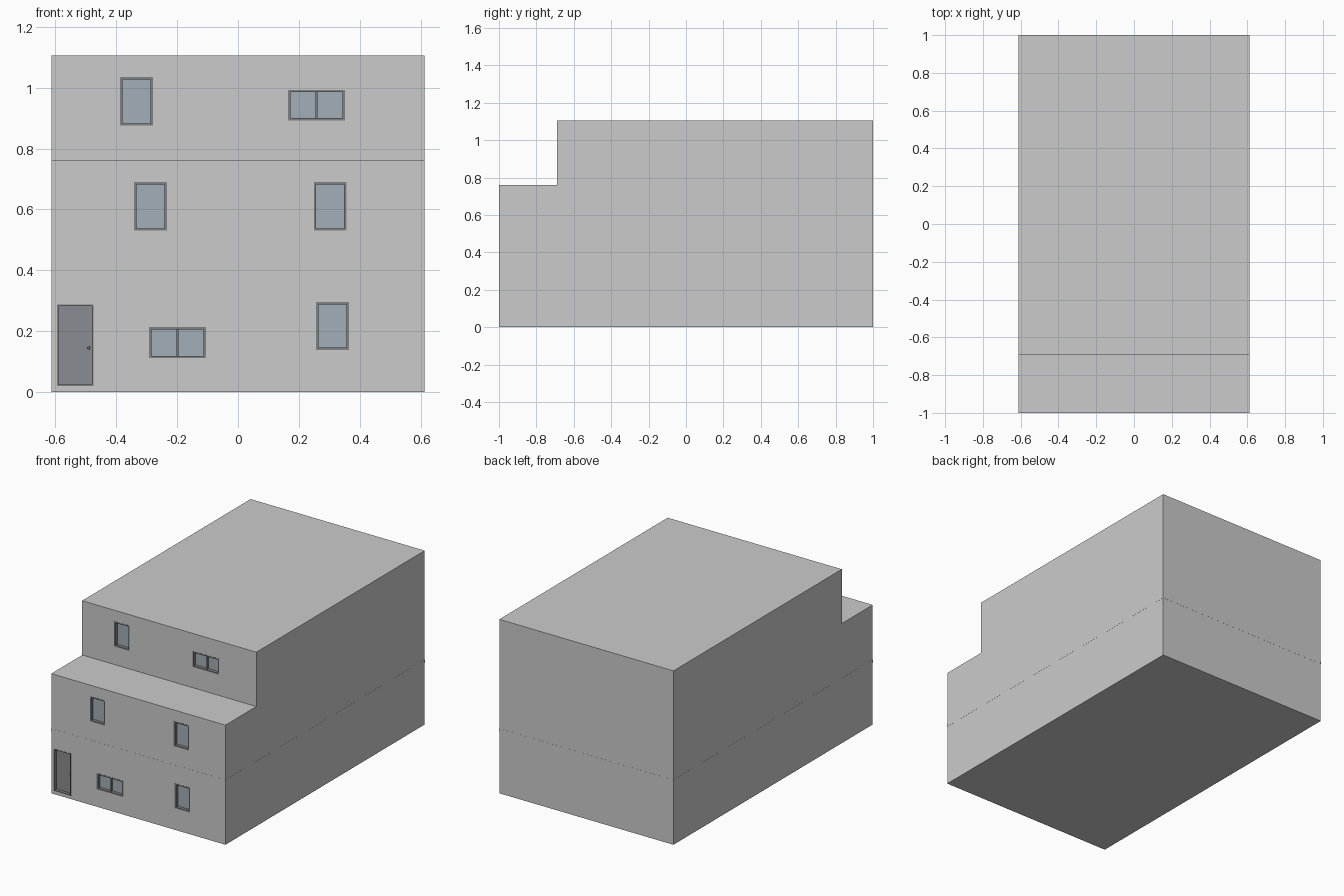
import bpy, bmesh

if "Cube" in bpy.data.objects:
    bpy.data.objects.remove(bpy.data.objects["Cube"])

HW, STEP_Y, STEP_Z, TOP = 0.612, -0.69, 0.76, 1.105
BAR, DEPTH = 0.008, 0.02


def material(name, color):
    m = bpy.data.materials.new(name)
    m.diffuse_color = color
    m.use_nodes = True
    m.node_tree.nodes["Principled BSDF"].inputs["Base Color"].default_value = m.diffuse_color
    return m


glass = material("glass_blue", (0.36, 0.43, 0.48, 1))
door_grey = material("door_grey", (0.25, 0.27, 0.29, 1))
frame_grey = material("frame_grey", (0.22, 0.22, 0.22, 1))


def finish(bm, name, mat=None):
    bmesh.ops.recalc_face_normals(bm, faces=bm.faces)
    me = bpy.data.meshes.new(name)
    bm.to_mesh(me)
    bm.free()
    ob = bpy.data.objects.new(name, me)
    bpy.context.collection.objects.link(ob)
    if mat:
        me.materials.append(mat)
    return ob


def add_box(bm, x0, x1, y0, y1, z0, z1):
    vs = bmesh.ops.create_cube(bm, size=1)["verts"]
    for v in vs:
        v.co = ((x0, x1)[v.co.x > 0], (y0, y1)[v.co.y > 0], (z0, z1)[v.co.z > 0])


def box(name, dims, mat=None):
    bm = bmesh.new()
    add_box(bm, *dims)
    return finish(bm, name, mat)


# Stepped building: side profile extruded across the width
bm = bmesh.new()
profile = [(-1, 0), (1, 0), (1, TOP), (STEP_Y, TOP), (STEP_Y, STEP_Z), (-1, STEP_Z)]
face = bm.faces.new([bm.verts.new((-HW, y, z)) for y, z in profile])
ext = bmesh.ops.extrude_face_region(bm, geom=[face])["geom"]
bmesh.ops.translate(bm, vec=(2 * HW, 0, 0),
                    verts=[g for g in ext if isinstance(g, bmesh.types.BMVert)])
building = finish(bm, "building")

# Openings: name, x range, z range, wall y, number of panes (0 = door)
openings = [
    ("door", -0.595, -0.475, 0.02, 0.288, -1, 0),
    ("ground_wide_window", -0.292, -0.105, 0.111, 0.214, -1, 2),
    ("ground_window", 0.256, 0.364, 0.138, 0.296, -1, 1),
    ("middle_left_window", -0.341, -0.233, 0.53, 0.69, -1, 1),
    ("middle_right_window", 0.249, 0.356, 0.53, 0.69, -1, 1),
    ("top_window", -0.387, -0.279, 0.875, 1.035, STEP_Y, 1),
    ("top_wide_window", 0.164, 0.351, 0.892, 0.993, STEP_Y, 2),
]

cut = bmesh.new()
for name, x0, x1, z0, z1, y, panes in openings:
    add_box(cut, x0, x1, y - 0.05, y + DEPTH + 0.004, z0, z1)
    # Frame bars around the opening, with a mullion on the wide windows
    f = bmesh.new()
    ya, yb = y - 0.001, y + DEPTH + 0.004
    b = BAR if panes else 0.005
    add_box(f, x0, x0 + b, ya, yb, z0, z1)
    add_box(f, x1 - b, x1, ya, yb, z0, z1)
    add_box(f, x0 + b, x1 - b, ya, yb, z0, z0 + b)
    add_box(f, x0 + b, x1 - b, ya, yb, z1 - b, z1)
    if panes == 2:
        xm = (x0 + x1) / 2
        add_box(f, xm - 0.003, xm + 0.003, y + 0.008, yb, z0 + b, z1 - b)
    finish(f, name + "_frame", frame_grey)
    # Recessed pane or door leaf
    box(name + ("_pane" if panes else "_leaf"),
        (x0 + b, x1 - b, y + DEPTH, yb, z0 + b, z1 - b),
        glass if panes else door_grey)

# Door knob
bm = bmesh.new()
bmesh.ops.create_uvsphere(bm, u_segments=10, v_segments=6, radius=0.005)
bmesh.ops.translate(bm, verts=bm.verts, vec=(-0.49, -1 + DEPTH - 0.004, 0.145))
finish(bm, "door_knob", frame_grey)

# Cut the recesses into the walls
cutter = finish(cut, "opening_cutter")
mod = building.modifiers.new("openings", "BOOLEAN")
mod.object = cutter
mod.operation = "DIFFERENCE"
mod.solver = "EXACT"
bpy.context.view_layer.objects.active = building
bpy.ops.object.modifier_apply(modifier=mod.name)
bpy.data.objects.remove(cutter)

# Floor slab showing as a faint band between the lower storeys
E = 0.0005
box("middle_floor_slab", (-HW - E, HW + E, -1 - E, 1 + E, 0.392, 0.412))
